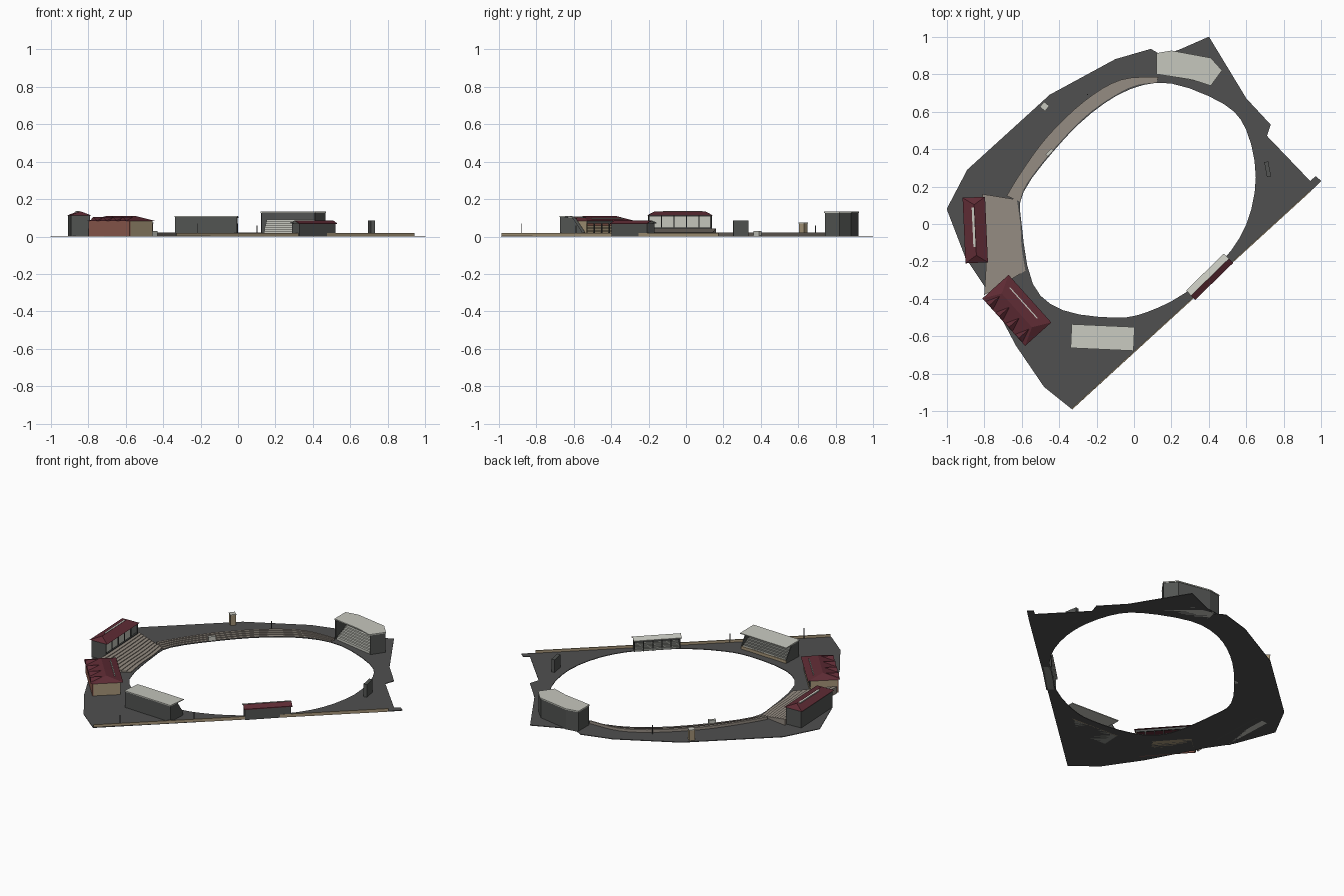
import bpy
import math
from mathutils import Matrix, Vector

cube = bpy.data.objects.get("Cube")
if cube:
    bpy.data.objects.remove(cube)


# Materials
def material(name, hexcode):
    channels = [int(hexcode[i:i + 2], 16) / 255 for i in (0, 2, 4)]
    colour = [((c + 0.055) / 1.055) ** 2.4 for c in channels] + [1]
    mat = bpy.data.materials.new(name)
    mat.use_nodes = True
    mat.diffuse_color = colour
    mat.node_tree.nodes["Principled BSDF"].inputs["Base Color"].default_value = colour
    return mat


asphalt = material("asphalt", "505050")
charcoal = material("charcoal wall", "525452")
pale = material("pale metal", "c6c7be")
maroon = material("maroon roof", "5e2b34")
tan = material("tan render", "a8977a")
brick = material("salmon brick", "8f5c50")
concrete = material("terrace concrete", "958c82")
seat = material("seat grey", "8c8e88")


# Helpers
def make(name, verts, faces, mat, frame=None):
    data = bpy.data.meshes.new(name)
    data.from_pydata(verts, [], faces)
    data.materials.append(mat)
    ob = bpy.data.objects.new(name, data)
    bpy.context.collection.objects.link(ob)
    if frame:
        ob.matrix_world = frame
    return ob


def frame_from(a, b):
    """Local x runs along a stand's front, local y goes towards its back."""
    angle = math.atan2(b[1] - a[1], b[0] - a[0])
    return Matrix.Translation((*a, 0)) @ Matrix.Rotation(angle, 4, 'Z'), math.dist(a, b)


def prism(name, outline, low, high, mat, frame=None):
    n = len(outline)
    verts = [(x, y, z) for z in (low, high) for x, y in outline]
    sides = [(i, (i + 1) % n, (i + 1) % n + n, i + n) for i in range(n)]
    caps = [tuple(reversed(range(n))), tuple(range(n, 2 * n))]
    return make(name, verts, sides + caps, mat, frame)


def box(name, frame, u, v, z, mat):
    corners = [(u[0], v[0]), (u[1], v[0]), (u[1], v[1]), (u[0], v[1])]
    return prism(name, corners, z[0], z[1], mat, frame)


def extrude(name, profile, u, mat, frame):
    """Extrude a depth-height profile along the stand."""
    n = len(profile)
    verts = [(x, y, z) for x in u for y, z in profile]
    sides = [(i, i + n, (i + 1) % n + n, (i + 1) % n) for i in range(n)]
    caps = [tuple(range(n)), tuple(reversed(range(n, 2 * n)))]
    return make(name, verts, sides + caps, mat, frame)


def tiers(name, frame, u, v, z, steps, mat):
    profile = [(v[0], 0)]
    for i in range(steps):
        top = z[0] + (z[1] - z[0]) * i / (steps - 1)
        profile += [(v[0] + (v[1] - v[0]) * (i + k) / steps, top) for k in (0, 1)]
    return extrude(name, profile + [(v[1], 0)], u, mat, frame)


def wall(name, path, high, mat, frame=None, thick=0.006):
    n = len(path)
    verts = [(x, y, z) for z in (0, high) for x, y in path]
    ob = make(name, verts, [(i, i + 1, i + 1 + n, i + n) for i in range(n - 1)], mat, frame)
    mod = ob.modifiers.new("thickness", 'SOLIDIFY')
    mod.thickness = thick
    mod.offset = 0
    return ob


def hip_roof(name, frame, u, v, z, inset, mat):
    mid = sum(v) / 2
    verts = [(u[0], v[0], z[0]), (u[1], v[0], z[0]), (u[1], v[1], z[0]), (u[0], v[1], z[0]),
             (u[0] + inset, mid, z[1]), (u[1] - inset, mid, z[1])]
    faces = [(0, 1, 5, 4), (1, 2, 5), (2, 3, 4, 5), (3, 0, 4), (3, 2, 1, 0)]
    return make(name, verts, faces, mat, frame)


def smooth_path(points, cuts, closed=False):
    """Catmull-Rom interpolation through the points."""
    pts = [Vector(p) for p in points]
    n = len(pts)
    pick = (lambda i: pts[i % n]) if closed else (lambda i: pts[max(0, min(n - 1, i))])
    result = []
    for i in range(n if closed else n - 1):
        a, b, c, d = (pick(i + k) for k in (-1, 0, 1, 2))
        for t in (k / cuts for k in range(cuts)):
            result.append((2 * b + (c - a) * t + (2 * a - 5 * b + 4 * c - d) * t ** 2
                           + (3 * b - a - 3 * c + d) * t ** 3) / 2)
    return result if closed else result + [pts[-1]]


def terrace(name, inner, outer, z, steps, mat):
    """Stepped bank lofted between two paths, closed at its back."""
    inner, outer = smooth_path(inner, 4), smooth_path(outer, 4)
    rows = [(0, 0)]
    for i in range(steps):
        high = z[0] + (z[1] - z[0]) * i / (steps - 1)
        rows += [(i / steps, high), ((i + 1) / steps, high)]
    rows.append((1, 0))
    n = len(inner)
    verts = [(*a.lerp(b, t), h) for t, h in rows for a, b in zip(inner, outer)]
    faces = [(r * n + i, r * n + i + 1, r * n + n + i + 1, r * n + n + i)
             for r in range(len(rows) - 1) for i in range(n - 1)]
    faces += [tuple(r * n + i for r in range(len(rows))) for i in (0, n - 1)]
    return make(name, verts, faces, mat)


# Ground ring with the open oval
outer_edge = [(-1, .08), (-.89, .29), (-.45, .69), (-.1, .88), (.09, .935), (.15, .9),
              (.24, .93), (.4, 1), (.6, .67), (.73, .53), (.71, .47), (.94, .23),
              (.97, .255), (1, .23), (.97, .2), (-.33, -.99), (-.48, -.87),
              (-.63, -.65), (-.8, -.33), (-.9, -.18)]
oval = [(-.6, 0), (-.59, .17), (-.42, .4), (-.23, .59), (-.02, .72), (.2, .75), (.48, .64),
        (.6, .5), (.65, .25), (.6, 0), (.47, -.2), (.27, -.37), (.07, -.47), (-.1, -.5),
        (-.38, -.46), (-.54, -.32)]
curve = bpy.data.curves.new("ground", 'CURVE')
curve.dimensions = '2D'
curve.fill_mode = 'BOTH'
curve.extrude = 0.002
for path in (outer_edge, smooth_path(oval, 3, True)):
    spline = curve.splines.new('POLY')
    spline.points.add(len(path) - 1)
    spline.use_cyclic_u = True
    for point, (x, y) in zip(spline.points, path):
        point.co = (x, y, 0, 1)
curve.materials.append(asphalt)
ground = bpy.data.objects.new("ground", curve)
ground.location.z = 0.002
bpy.context.collection.objects.link(ground)
bpy.context.view_layer.objects.active = ground
ground.select_set(True)
bpy.ops.object.convert(target='MESH')
ground.select_set(False)

wall("boundary_fence", [(-.33, -.985), (.94, .175)], .02, tan)

# Standing terraces
terrace("north_west_terrace",
        [(-.61, .12), (-.57, .22), (-.42, .41), (-.23, .6), (-.02, .73), (.12, .755)],
        [(-.68, .15), (-.6, .28), (-.46, .47), (-.26, .66), (-.07, .77), (.13, .785)],
        (.006, .021), 4, concrete)
terrace("west_seating_bank",
        [(-.625, .13), (-.607, 0), (-.6, -.12), (-.58, -.25)],
        [(-.81, .16), (-.8, 0), (-.79, -.2), (-.8, -.38)], (.008, .042), 9, concrete)

# West stand
f, length = frame_from((-.79, -.2), (-.805, .14))
wall("west_walls", [(.003, 0), (.003, .1), (length - .003, .1), (length - .003, 0)], .112, charcoal, f)
box("west_back_panel", f, (.006, length - .006), (.05, .09), (0, .11), pale)
box("west_front_wall", f, (0, length), (0, .01), (0, .048), charcoal)
for i in range(6):
    u = i * (length - .005) / 5
    box("west_post", f, (u, u + .005), (.002, .007), (.04, .112), charcoal)
hip_roof("west_roof", f, (-.005, length + .005), (-.01, .11), (.112, .135), .04, maroon)
box("west_roof_vent", f, (.08, .29), (.052, .064), (.128, .136), pale)

# South west pavilion
f, length = frame_from((-.45, -.525), (-.67, -.28))
depth = .17
wall("pavilion_back_wall", [(0, depth), (length, depth)], .085, brick, f)
for u in (.003, length - .003):
    wall("pavilion_end_wall", [(u, .01), (u, depth - .004)], .082, tan, f)
tiers("pavilion_tiers", f, (.006, length - .006), (.01, .15), (.02, .06), 6, tan)
for i in range(7):
    u = i * (length - .006) / 6
    box("pavilion_post", f, (u, u + .006), (.01, .016), (.01, .084), charcoal)
box("pavilion_beam", f, (0, length), (.008, .016), (.07, .084), charcoal)
hip_roof("pavilion_roof", f, (-.006, length + .006), (-.006, depth + .012), (.083, .109), .05, maroon)
for i in range(4):
    u = length * (i + .6) / 4.2
    make("pavilion_gable", [(u - .028, .18, .084), (u + .028, .18, .084), (u, .18, .104), (u, .1, .104)],
         [(0, 1, 2), (1, 3, 2), (0, 2, 3), (0, 3, 1)], maroon, f)
box("pavilion_roof_vent", f, (.06, .28), (.032, .038), (.09, .1), pale)

# South stand
f, length = frame_from((0, -.555), (-.33, -.54))
wall("south_back_wall", [(0, .117), (length, .117)], .105, charcoal, f)
for u in (0, length - .005):
    extrude("south_end_wall", [(0, 0), (0, .025), (.05, .1), (.117, .105), (.117, 0)],
            (u, u + .005), charcoal, f)
tiers("south_tiers", f, (.005, length - .005), (.004, .114), (.022, .08), 7, seat)
box("south_front_wall", f, (0, length), (-.003, .003), (0, .022), tan)
extrude("south_roof", [(-.005, .1), (-.005, .105), (.122, .111), (.122, .105)],
        (-.003, length + .003), pale, f)

# South east shelter
f, length = frame_from((.48, -.165), (.285, -.355))
wall("shelter_walls", [(.003, .01), (.003, .058), (length - .003, .058), (length - .003, .01)], .07, charcoal, f)
tiers("shelter_tiers", f, (.006, length - .006), (.01, .055), (.015, .035), 3, seat)
for i in range(6):
    u = i * (length - .005) / 5
    box("shelter_post", f, (u, u + .005), (.005, .01), (0, .072), charcoal)
extrude("shelter_front_roof", [(-.005, .07), (.033, .083), (.033, .087), (-.005, .075)],
        (-.005, length + .005), pale, f)
extrude("shelter_back_roof", [(.033, .083), (.065, .066), (.065, .071), (.033, .087)],
        (-.005, length + .005), maroon, f)

# North east stand
walls = [(.125, .805), (.125, .908), (.2, .92), (.405, .88), (.463, .82), (.41, .745)]
wall("north_east_walls", walls, .127, charcoal)
f, length = frame_from((.135, .8), (.405, .748))
tiers("north_east_tiers", f, (0, length), (0, .11), (.02, .09), 8, pale)
prism("north_east_roof", [(.12, .8), (.31, .77), (.41, .738), (.47, .82), (.41, .887),
                          (.2, .926), (.12, .912)], .126, .133, pale)

# Scoreboard, tower, kiosk and poles
f, length = frame_from((.695, .33), (.71, .25))
box("scoreboard", f, (0, length), (0, .022), (0, .085), charcoal)
f, length = frame_from((-.475, .605), (-.455, .63))
box("tower", f, (0, length), (0, .032), (0, .07), tan)
box("tower_cap", f, (-.002, length + .002), (-.002, .034), (.07, .074), pale)
f, length = frame_from((-.46, .36), (-.43, .39))
box("kiosk", f, (0, length), (0, .018), (0, .03), pale)
for x, y, high in ((-.22, -.88, .07), (.1, -.59, .06), (-.25, .69, .06)):
    box("flagpole", Matrix.Translation((x, y, 0)), (0, .004), (0, .004), (0, high), charcoal)
